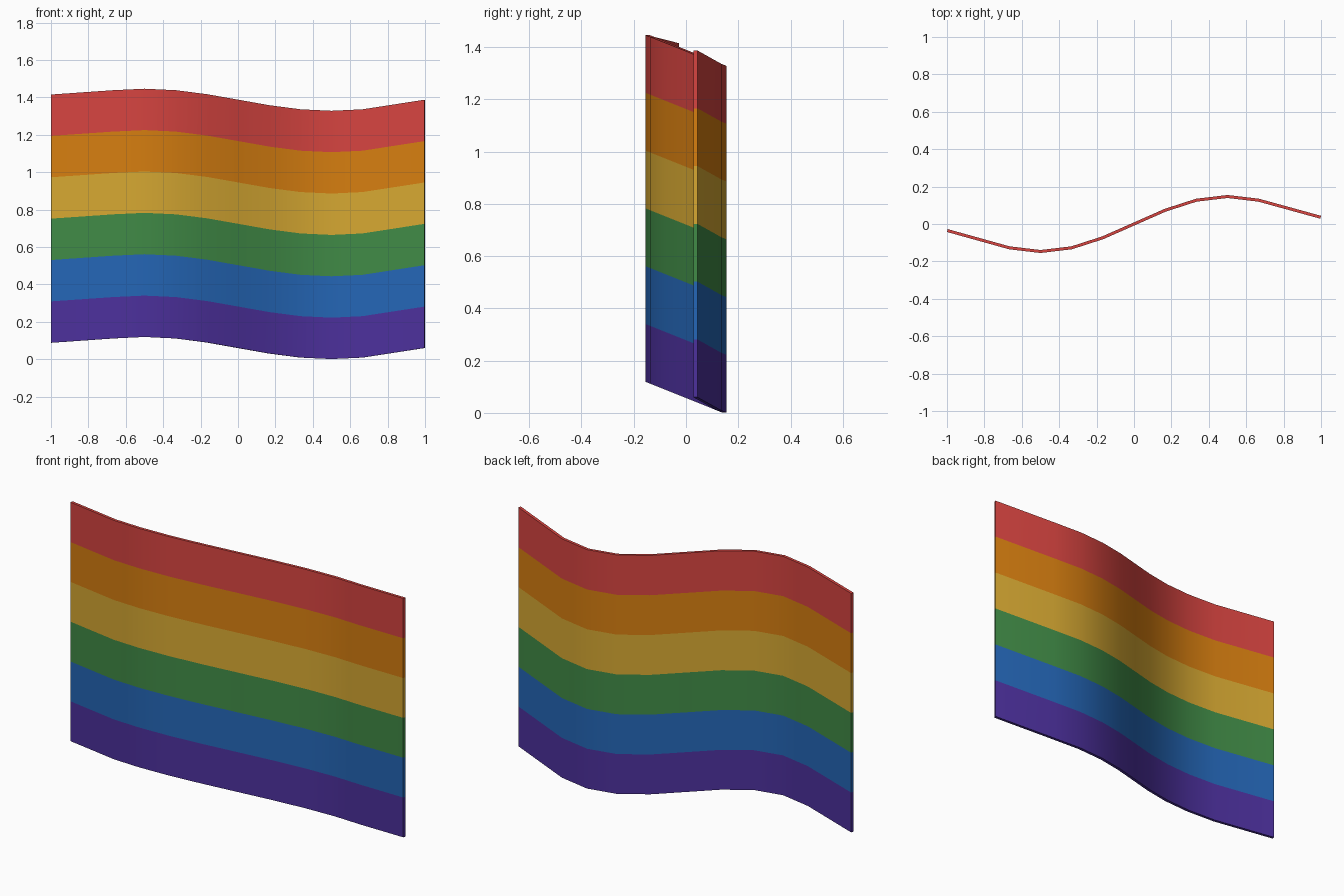
import bpy
import bmesh
import math

cube = bpy.data.objects.get("Cube")
if cube:
    bpy.data.objects.remove(cube, do_unlink=True)


def make_material(name, rgb):
    """Flat material from an 8-bit display colour."""
    def linear(c):
        c /= 255
        return c / 12.92 if c <= 0.04045 else ((c + 0.055) / 1.055) ** 2.4
    color = tuple(linear(c) for c in rgb) + (1.0,)
    mat = bpy.data.materials.new(name)
    mat.use_nodes = True
    mat.diffuse_color = color
    bsdf = next(n for n in mat.node_tree.nodes if n.type == "BSDF_PRINCIPLED")
    bsdf.inputs["Base Color"].default_value = color
    return mat


# Stripe colours from bottom to top
STRIPES = [
    ("purple", (76, 48, 156)),
    ("blue", (36, 102, 182)),
    ("green", (64, 138, 70)),
    ("yellow", (214, 168, 50)),
    ("orange", (214, 126, 16)),
    ("red", (214, 68, 64)),
]
STRIPE_HEIGHT = 0.2212
THICKNESS = 0.016

# Bottom edge of the cloth: one sine wave with straighter ends
path = [(-0.998, -0.035, 0.088)]
for i in range(-4, 5):
    x = i / 6
    wave = math.sin(math.pi * x)
    path.append((x, 0.147 * wave, 0.06 - 0.059 * wave))
path.append((0.998, 0.036, 0.06))

# Cloth sheet, one row of faces per stripe
bm = bmesh.new()
rows = [[bm.verts.new((x, y, z + r * STRIPE_HEIGHT)) for x, y, z in path]
        for r in range(len(STRIPES) + 1)]
for r in range(len(STRIPES)):
    low, high = rows[r], rows[r + 1]
    for c in range(len(path) - 1):
        face = bm.faces.new((low[c], low[c + 1], high[c + 1], high[c]))
        face.material_index = r
mesh = bpy.data.meshes.new("striped_flag")
bm.to_mesh(mesh)
bm.free()

flag = bpy.data.objects.new("striped_flag", mesh)
bpy.context.scene.collection.objects.link(flag)
for name, rgb in STRIPES:
    mesh.materials.append(make_material(name, rgb))

# Give the cloth its thickness, then smooth the waves
bpy.ops.object.select_all(action="DESELECT")
flag.select_set(True)
bpy.context.view_layer.objects.active = flag
solid = flag.modifiers.new("thickness", "SOLIDIFY")
solid.thickness = THICKNESS
solid.offset = 0
bpy.ops.object.modifier_apply(modifier=solid.name)
bpy.ops.object.shade_smooth_by_angle(angle=math.radians(30))
